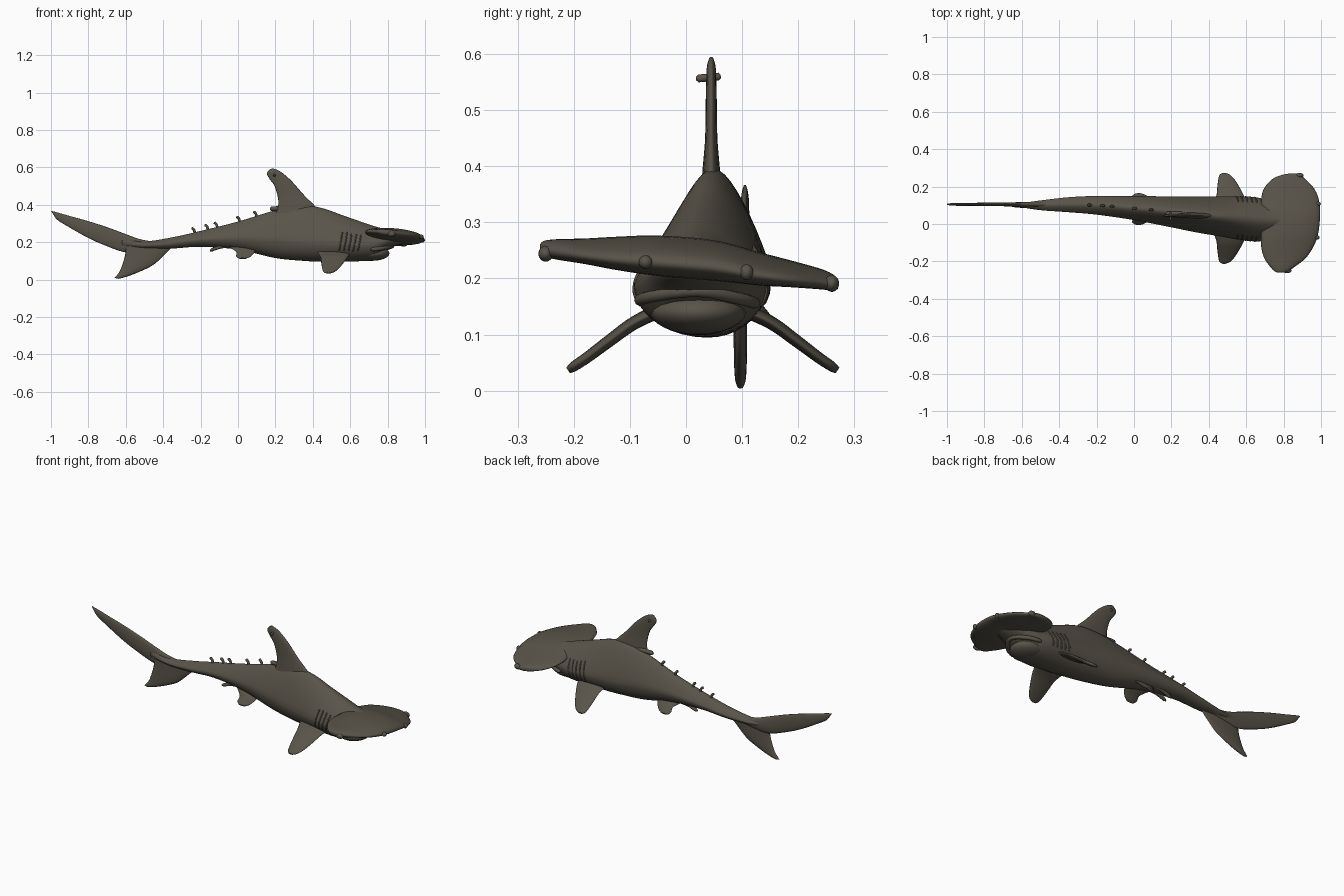
import bpy, math
from mathutils import Vector

cube = bpy.data.objects.get("Cube")
if cube:
    bpy.data.objects.remove(cube, do_unlink=True)

skin = bpy.data.materials.new("dark_olive_grey")
skin.use_nodes = True
skin.diffuse_color = (0.1, 0.088, 0.067, 1)
shader = next(n for n in skin.node_tree.nodes if n.type == 'BSDF_PRINCIPLED')
shader.inputs["Base Color"].default_value = skin.diffuse_color
shader.inputs["Roughness"].default_value = 0.7


def smooth_path(stations, steps=5):
    """Catmull-Rom interpolation of tuples of numbers."""
    result = []
    last = len(stations) - 1
    for i in range(last):
        a, b = stations[max(i - 1, 0)], stations[i]
        c, d = stations[i + 1], stations[min(i + 2, last)]
        for k in range(steps):
            t = k / steps
            result.append(tuple(
                q + t * (r - p) / 2 + t * t * (p - 2.5 * q + 2 * r - s / 2)
                + t ** 3 * (3 * q - p - 3 * r + s) / 2
                for p, q, r, s in zip(a, b, c, d)))
    result.append(stations[last])
    return result


def loft(name, rings):
    """Skin closed rings of points and cap both ends."""
    n = len(rings[0])
    verts = [p for ring in rings for p in ring]
    faces = [(r * n + i, r * n + (i + 1) % n, (r + 1) * n + (i + 1) % n, (r + 1) * n + i)
             for r in range(len(rings) - 1) for i in range(n)]
    faces += [tuple(reversed(range(n))), tuple(range(len(verts) - n, len(verts)))]
    mesh = bpy.data.meshes.new(name)
    mesh.from_pydata(verts, [], faces)
    return finish(name, mesh)


def finish(name, data):
    obj = bpy.data.objects.new(name, data)
    bpy.context.collection.objects.link(obj)
    data.materials.append(skin)
    if obj.type == 'MESH':
        import bmesh
        bm = bmesh.new()
        bm.from_mesh(data)
        bmesh.ops.recalc_face_normals(bm, faces=bm.faces)
        bm.to_mesh(data)
        bm.free()
        data.shade_smooth()
    return obj


def blade(name, sections, normal, sides=20):
    """Flat lobe: each section gives lead point, trail point, half thickness."""
    rings = []
    for lx, ly, lz, tx, ty, tz, thick in smooth_path(sections):
        lead, trail = Vector((lx, ly, lz)), Vector((tx, ty, tz))
        mid, half = (lead + trail) / 2, (lead - trail) / 2
        rings.append([mid + half * math.cos(a) + normal * thick * math.sin(a)
                      for a in (math.tau * i / sides for i in range(sides))])
    return loft(name, rings)


def tube(name, points, radius):
    """Round cord through the points, thinner at its ends."""
    curve = bpy.data.curves.new(name, 'CURVE')
    curve.dimensions = '3D'
    curve.bevel_depth = radius
    curve.bevel_resolution = 2
    curve.use_fill_caps = True
    line = curve.splines.new('POLY')
    path = smooth_path([tuple(p) for p in points], 4)
    line.points.add(len(path) - 1)
    for i, (point, p) in enumerate(zip(line.points, path)):
        point.co = (*p, 1)
        point.radius = 0.45 if i in (0, len(path) - 1) else 1
    line.use_smooth = True
    return finish(name, curve)


def ball(name, centre, size):
    bpy.ops.mesh.primitive_uv_sphere_add(segments=20, ring_count=12, location=centre)
    obj = bpy.context.object
    obj.name = name
    obj.scale = size
    obj.data.materials.append(skin)
    obj.data.shade_smooth()
    return obj


# Body: x, centre y, centre z, half width, height above, depth below
trunk = smooth_path([
    (-.62, .1, .2, .008, .02, .02), (-.5, .1, .186, .026, .018, .02),
    (-.35, .103, .196, .04, .03, .03), (-.2, .1, .215, .05, .045, .04),
    (0, .085, .225, .064, .085, .065), (.2, .065, .22, .083, .15, .105),
    (.35, .05, .205, .098, .19, .105), (.45, .042, .2, .106, .182, .105),
    (.55, .033, .195, .115, .152, .1), (.65, .025, .19, .118, .122, .092),
    (.73, .02, .195, .105, .09, .088), (.8, .02, .21, .085, .058, .045),
    (.88, .015, .225, .05, .03, .03), (.93, .01, .23, .02, .012, .012)])


def flank(section, angle):
    x, y, z, w, up, down = section
    s, c = math.sin(angle), math.cos(angle)
    if s < 0:
        return Vector((x, y + w * c, z + down * s))
    return Vector((x, y + w * c * (1 - .42 * s), z + up * s))


def skin_point(x, degrees):
    """Point on the body surface at a given x."""
    i = next(k for k in range(len(trunk) - 1) if trunk[k + 1][0] >= x)
    a, b = trunk[i], trunk[i + 1]
    t = (x - a[0]) / (b[0] - a[0])
    return flank([p + (q - p) * t for p, q in zip(a, b)], math.radians(degrees))


loft("body", [[flank(s, math.tau * i / 40) for i in range(40)] for s in trunk])

# Hammer: y, rear x, front x, centre z, half thickness
hammer = [(-.26, .77, .80, .248, .008), (-.252, .75, .825, .248, .014),
          (-.225, .725, .865, .247, .018), (-.18, .695, .92, .245, .021),
          (-.12, .68, .96, .242, .028), (-.05, .68, .985, .239, .034),
          (.05, .68, .995, .231, .034), (.13, .68, .988, .216, .027),
          (.19, .695, .963, .206, .021), (.24, .74, .915, .197, .017),
          (.262, .79, .892, .192, .014), (.271, .84, .87, .19, .008)]
tilt = .08
blade("hammer_head", [(f, y, z - tilt * (f - .85), r, y, z - tilt * (r - .85), t)
                      for y, r, f, z, t in hammer], Vector((0, 0, 1)), 28)

# Eyes and nostrils on the hammer
ball("right_eye", (.82, -.25, .244), (.022, .013, .014))
ball("left_eye", (.885, .26, .191), (.022, .013, .015))
ball("right_nostril", (.978, -.072, .229), (.014, .012, .012))
ball("left_nostril", (.985, .108, .211), (.014, .012, .014))

# Mouth: lower jaw and overhanging lip
ball("lower_jaw", (.715, .022, .14), (.095, .085, .04))
tube("upper_lip", [(.71, -.085, .16), (.775, -.06, .168), (.825, .02, .178),
                   (.775, .1, .163), (.71, .125, .155)], .011)

# Paired fins: offset from the midline, z, front x, rear x, half thickness
pectoral = [(.06, .15, .61, .42, .014), (.12, .122, .588, .44, .012),
            (.165, .09, .565, .445, .011), (.205, .06, .54, .45, .01),
            (.23, .043, .517, .456, .009), (.24, .036, .495, .468, .006)]
pelvic = [(.02, .175, .1, -.05, .009), (.05, .148, .09, -.01, .008),
          (.07, .125, .07, -.01, .007), (.082, .113, .045, .005, .005)]
for side, sign in (("left", 1), ("right", -1)):
    for kind, plan, mid in (("pectoral", pectoral, .03), ("pelvic", pelvic, .08)):
        blade(f"{side}_{kind}_fin",
              [(f, mid + sign * d, z, r, mid + sign * d, z, t) for d, z, f, r, t in plan],
              Vector((0, sign * .55, .83)))
    # Claspers
    y = .09 + sign * .02
    tube(f"{side}_clasper", [(-.02, y, .18), (-.09, y, .175), (-.15, y, .155)], .009)
    # Gill slits as fine raised folds
    for i in range(5):
        x = .54 + i * .025
        angles = [a if sign > 0 else 180 - a for a in (-25, -8, 8, 25)]
        tube(f"{side}_gill_{i}", [skin_point(x + .006 * k, a)
                                  for k, a in enumerate(angles)], .004)


def upright(name, plan, y):
    """Vertical fin from front x, z, rear x, z and half thickness."""
    return blade(name, [(a, y, b, c, y, d, t) for a, b, c, d, t in plan], Vector((0, 1, 0)))


# Dorsal fin
upright("dorsal_fin", [
    (.46, .34, .2, .34, .02), (.405, .4, .215, .4, .015), (.35, .455, .212, .445, .011),
    (.293, .52, .195, .5, .01), (.25, .56, .167, .54, .009),
    (.215, .584, .155, .567, .008), (.185, .595, .168, .588, .004)], .045)
tube("dorsal_rear_tip", [(.28, .055, .375), (.22, .055, .38), (.17, .055, .378)], .012)
tube("dorsal_parasite", [(.195, .018, .556), (.195, .04, .558), (.195, .062, .56)], .007)

# Tail fin lobes
upright("tail_upper_lobe", [
    (-.43, .2, -.4, .17, .014), (-.52, .215, -.52, .15, .014), (-.6, .243, -.6, .145, .012),
    (-.7, .28, -.7, .178, .01), (-.8, .312, -.8, .222, .009), (-.9, .34, -.9, .278, .008),
    (-.97, .36, -.965, .318, .007), (-1, .367, -.985, .345, .004)], .105)
upright("tail_lower_lobe", [
    (-.35, .175, -.6, .19, .012), (-.39, .135, -.603, .135, .012),
    (-.455, .077, -.615, .09, .012), (-.54, .036, -.632, .045, .011),
    (-.6, .014, -.65, .02, .009), (-.638, .004, -.66, .009, .005)], .097)

# Small hooked growths along the back
for i, x in enumerate((-.23, -.16, -.11, .01, .1)):
    base = skin_point(x, 90)
    tube(f"back_growth_{i}", [base - Vector((0, 0, .01)), base + Vector((-.005, 0, .012)),
                              base + Vector((-.018, 0, .024))], .007)
